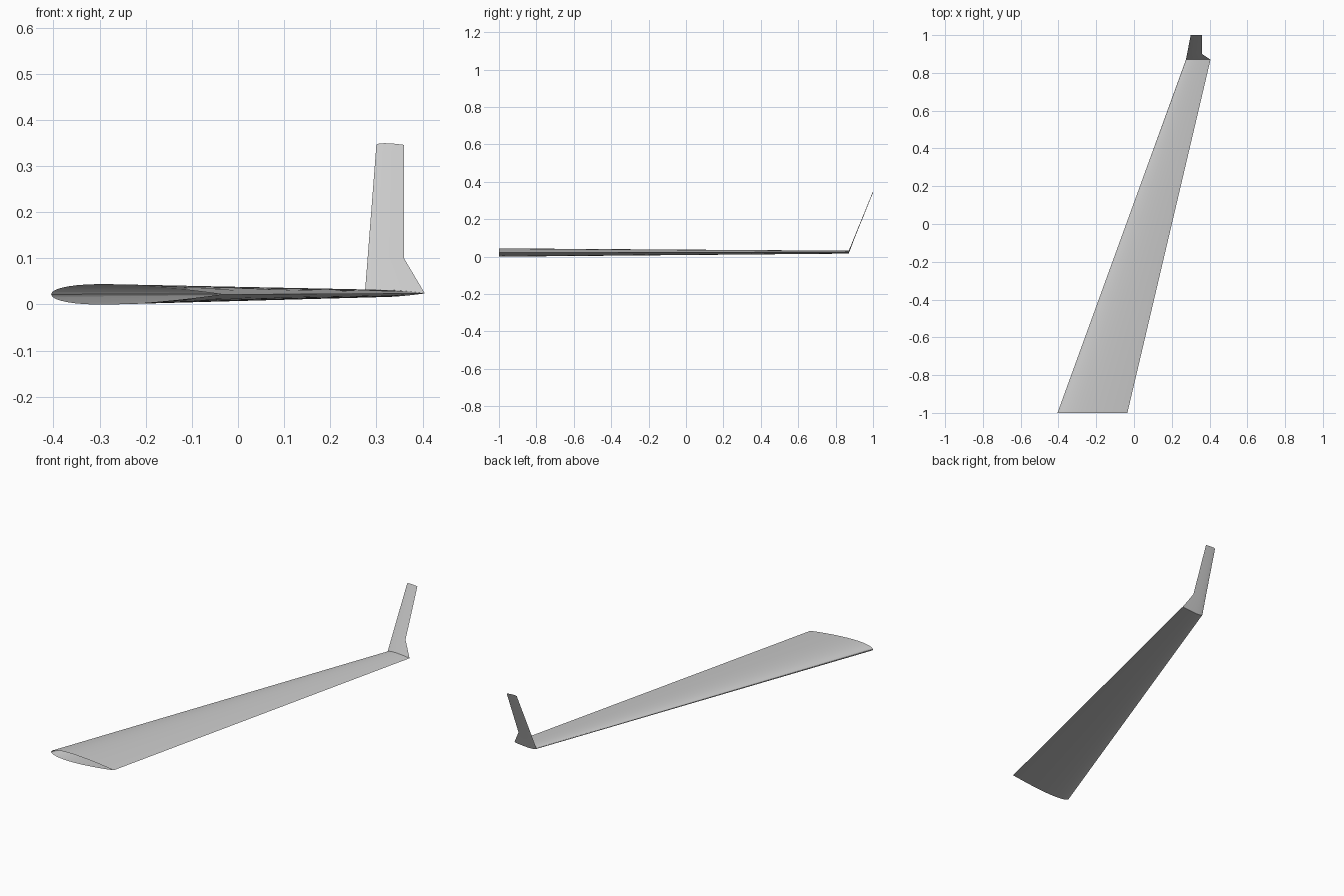
import bpy, bmesh, math

cube = bpy.data.objects.get("Cube")
if cube:
    bpy.data.objects.remove(cube, do_unlink=True)

# Single grey paint
grey = bpy.data.materials.new("light_grey")
grey.use_nodes = True
grey.diffuse_color = (0.6, 0.6, 0.6, 1)
grey.node_tree.nodes["Principled BSDF"].inputs["Base Color"].default_value = grey.diffuse_color

STEPS = 20  # chord segments per side
THICKNESS = 0.12


def half_thickness(t):
    """Symmetric aerofoil with a closed trailing edge."""
    return 5 * THICKNESS * (0.2969 * math.sqrt(t) - 0.126 * t - 0.3516 * t**2
                            + 0.2843 * t**3 - 0.1036 * t**4)


def aerofoil(lead, trail, y, z):
    """Closed section in the xz plane, running from the trailing edge over the top."""
    chord = trail - lead
    points = []
    for i in range(2 * STEPS):
        a = math.pi * i / STEPS
        t = (1 + math.cos(a)) / 2
        side = 1 if i <= STEPS else -1
        points.append((lead + chord * t, y, z + side * chord * half_thickness(t)))
    return points


def loft(name, sections):
    """Open-ended skin through the sections."""
    bm = bmesh.new()
    rings = [[bm.verts.new(p) for p in aerofoil(*s)] for s in sections]
    n = 2 * STEPS
    for a, b in zip(rings, rings[1:]):
        for i in range(n):
            j = (i + 1) % n
            bm.faces.new((a[i], b[i], b[j], a[j]))
    bmesh.ops.recalc_face_normals(bm, faces=bm.faces)
    mesh = bpy.data.meshes.new(name)
    bm.to_mesh(mesh)
    bm.free()
    mesh.materials.append(grey)
    obj = bpy.data.objects.new(name, mesh)
    bpy.context.collection.objects.link(obj)
    bpy.ops.object.select_all(action="DESELECT")
    obj.select_set(True)
    bpy.context.view_layer.objects.active = obj
    bpy.ops.object.shade_smooth_by_angle(angle=math.radians(30))
    return obj


# Sections: leading x, trailing x, y, z
root = (-0.405, -0.035, -1.0, 0.022)
tip = (0.275, 0.405, 0.87, 0.024)
notch = (0.281, 0.36, 0.90, 0.10)
end = (0.30, 0.36, 1.0, 0.346)

loft("wing", [root, tip])
loft("winglet", [tip, notch, end])
